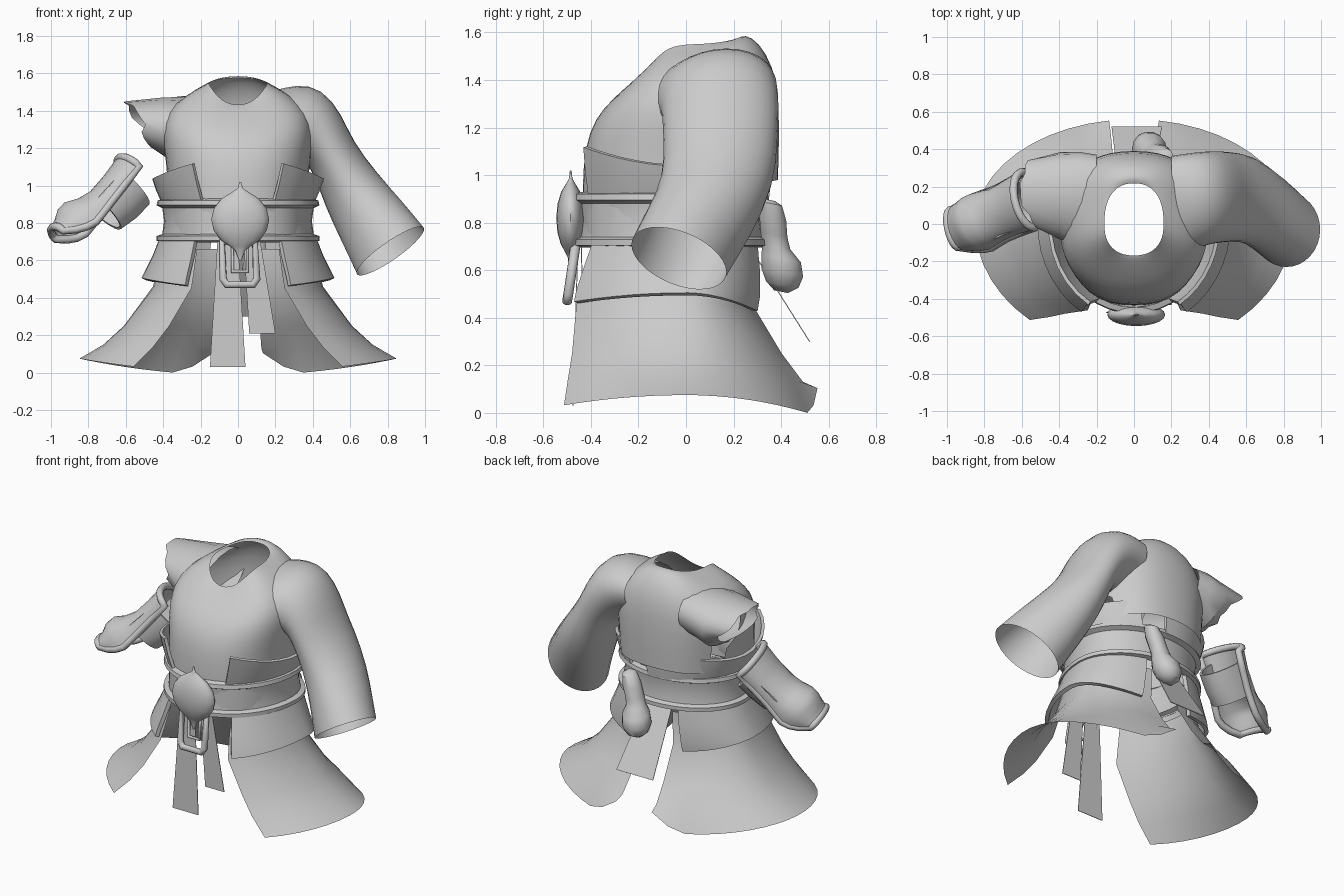
import bpy, bmesh, math, random
from mathutils import Vector

random.seed(4)
cube = bpy.data.objects.get("Cube")
if cube:
    bpy.data.objects.remove(cube)

GREY = (0.6, 0.6, 0.6, 1)
mat = bpy.data.materials.new("plain grey")
mat.use_nodes = True
mat.diffuse_color = GREY
bsdf = mat.node_tree.nodes["Principled BSDF"]
bsdf.inputs["Base Color"].default_value = GREY
bsdf.inputs["Roughness"].default_value = 0.7


def finish(obj, thick=0, subdiv=0, angle=40):
    """Apply thickness and smoothing, then shade."""
    bpy.context.view_layer.objects.active = obj
    for o in bpy.context.selected_objects:
        o.select_set(False)
    obj.select_set(True)
    if subdiv:
        obj.modifiers.new("smooth", "SUBSURF").levels = subdiv
    if thick:
        m = obj.modifiers.new("thickness", "SOLIDIFY")
        m.thickness, m.offset = thick, 0
    for m in list(obj.modifiers):
        bpy.ops.object.modifier_apply(modifier=m.name)
    bpy.ops.object.shade_smooth_by_angle(angle=math.radians(angle))
    return obj


def grid(name, rows, closed=False, caps=False, thick=0, subdiv=0, skip=None):
    """Skin rows of points; skip drops faces whose centre meets a rule."""
    bm = bmesh.new()
    vs = [[bm.verts.new(p) for p in r] for r in rows]
    n = len(rows[0])
    for a, b in zip(vs, vs[1:]):
        for i in range(n if closed else n - 1):
            j = (i + 1) % n
            bm.faces.new((a[i], a[j], b[j], b[i]))
    if caps:
        bm.faces.new(vs[0][::-1])
        bm.faces.new(vs[-1])
    if skip:
        bad = [f for f in bm.faces if skip(f.calc_center_median())]
        bmesh.ops.delete(bm, geom=bad, context="FACES")
    bmesh.ops.recalc_face_normals(bm, faces=bm.faces[:])
    me = bpy.data.meshes.new(name)
    bm.to_mesh(me)
    bm.free()
    me.materials.append(mat)
    obj = bpy.data.objects.new(name, me)
    bpy.context.collection.objects.link(obj)
    return finish(obj, thick, subdiv)


def around(rx, yf, yb, zf, zs, zb, a0=0, a1=360, n=24, closed=False, square=1):
    """Points round the body: half width, front/back depth, front/side/back height."""
    pts = []
    for i in range(n):
        a = math.radians(a0 + (a1 - a0) * i / (n if closed else n - 1))
        c, s = math.cos(a), math.sin(a)
        x = rx * math.copysign(abs(c) ** square, c)
        y = (yb if s > 0 else yf) * abs(s) ** square
        pts.append(Vector((x, y, zs + ((zb if s > 0 else zf) - zs) * s * s)))
    return pts


def tube(name, rings, n=16, **kw):
    """Rings: centre x y z, first axis x z, second axis y z."""
    rows = []
    for x, y, z, ux, uz, vy, vz in rings:
        ang = [2 * math.pi * i / n for i in range(n)]
        rows.append([Vector((x + ux * math.cos(a), y + vy * math.sin(a),
                             z + uz * math.cos(a) + vz * math.sin(a))) for a in ang])
    return grid(name, rows, closed=True, **kw)


def wire(name, pts, radius):
    """Closed round rim through the points."""
    cu = bpy.data.curves.new(name, "CURVE")
    cu.dimensions = "3D"
    cu.bevel_depth, cu.bevel_resolution = radius, 2
    sp = cu.splines.new("POLY")
    sp.points.add(len(pts) - 1)
    for q, p in zip(sp.points, pts):
        q.co = (*p, 1)
    sp.use_cyclic_u = True
    cu.materials.append(mat)
    obj = bpy.data.objects.new(name, cu)
    bpy.context.collection.objects.link(obj)


def flip(rows):
    return [[Vector((-p.x, p.y, p.z)) for p in r] for r in rows]


def torn(c):
    """Right armhole and the short back hem."""
    armhole = c.x < -.34 and abs(c.y - .14) < .15 and 1.19 < c.z < 1.36
    return armhole or (c.y > .15 and c.z < 1.04)


# Robe body, open at the neck, the waist and the torn armhole
body = [(.38, -.44, .31, .72, .72, .90), (.375, -.44, .39, .95, .95, .98),
        (.385, -.43, .395, 1.12, 1.12, 1.12), (.41, -.385, .395, 1.24, 1.28, 1.32),
        (.38, -.31, .37, 1.32, 1.40, 1.46), (.27, -.235, .31, 1.385, 1.49, 1.56),
        (.19, -.185, .25, 1.425, 1.53, 1.595), (.16, -.17, .22, 1.43, 1.55, 1.575)]
grid("robe_body", [around(*r, closed=True, square=.84) for r in body], closed=True, subdiv=1, skip=torn)

# Whole sleeve on the left, torn stub on the right, both rooted inside the shoulders
tube("left_sleeve", [(.20, .09, 1.335, 0, .17, .28, .06), (.29, .115, 1.35, .02, .19, .27, .045),
                     (.39, .14, 1.33, .06, .2, .255, .02),
                     (.46, .145, 1.25, .10, .13, .25, 0), (.51, .145, 1.15, .105, .09, .245, 0),
                     (.605, .14, .975, .14, .095, .24, -.01), (.715, .06, .81, .165, .11, .225, -.04),
                     (.815, -.03, .65, .185, .12, .205, -.06)], subdiv=1)
stub = tube("torn_sleeve", [(-.20, .10, 1.31, 0, .165, .27, .05), (-.29, .125, 1.31, 0, .165, .26, .04),
                            (-.39, .15, 1.305, -.02, .165, .235, .01),
                            (-.53, .16, 1.325, -.07, .125, .19, 0)], n=20)
for v in stub.data.vertices:
    if v.co.x < -.44:
        v.co.x += random.uniform(-.02, .04)

# Belt with rolled rims
belt = [(.40, .93), (.43, .92), (.435, .895), (.405, .88), (.395, .81),
        (.405, .74), (.435, .73), (.435, .705), (.40, .695)]
grid("belt", [around(r, -r - .045, r - .085, z, z, z, n=40, closed=True) for r, z in belt], closed=True)


# Paired plates above and below the belt, and the skirt halves
def upper(a1):
    return [around(.395, -.455, .34, .90, .90, .90, -62, a1, 16),
            around(.43, -.48, .35, 1.02, .98, .99, -60, a1, 16),
            around(.45, -.50, .355, 1.15, 1.04, 1.07, -58, a1, 16)]


lower = [around(.41, -.46, .31, .71, .71, .71, -57, 69, 16),
         around(.445, -.50, .32, .61, .62, .60, -57, 69, 16),
         around(.49, -.54, .32, .50, .53, .48, -57, 69, 16),
         around(.505, -.55, .31, .45, .50, .42, -57, 69, 16)]
skirt = [around(.40, -.47, .28, .66, .66, .66, -57, 77, 18),
         around(.455, -.55, .29, .45, .46, .45, -57, 77, 18),
         around(.61, -.60, .41, .25, .25, .25, -53, 79, 18),
         around(.72, -.64, .50, .13, .15, .13, -51, 80, 18),
         around(.85, -.68, .56, 0, .075, -.015, -49, 81, 18)]
for p in skirt[-1]:
    if p.y > 0 and p.x < .3:
        p.z += (.3 - p.x) * .7
grid("left_upper_plate", upper(62), thick=.02)
grid("right_upper_plate", flip(upper(96)), thick=.02)
for name, rows, thick in (("lower_plate", lower, .025), ("skirt", skirt, 0)):
    grid("left_" + name, rows, thick=thick)
    grid("right_" + name, flip(rows), thick=thick)


# Hanging cloth strips: two in front, one behind
def strip(name, x0, x1, y, z, bx0, bx1, by, bz):
    grid(name, [[(x0, y, z), (x1, y, z)], [(bx0, by, bz), (bx1, by, bz)]], thick=.004)


strip("long_front_strip", -.11, .0, -.455, .70, -.15, .04, -.475, .03)
strip("short_front_strip", .03, .12, -.44, .70, .06, .20, -.43, .21)
strip("back_strip", -.09, .10, .28, .68, -.12, .15, .52, .30)

# Hanging buckle loop
loop = [(-.085, -.465, .70), (-.08, -.495, .50), (-.06, -.50, .47), (.08, -.50, .47),
        (.10, -.495, .50), (.09, -.465, .70)]
wire("buckle_loop", loop, .021)
wire("buckle_inner_loop", [(-.03, -.47, .69), (-.03, -.48, .54), (.05, -.48, .54), (.05, -.47, .69)], .012)

# Pointed round clasp
clasp = [(1.02, .004), (.985, .014), (.965, .045), (.93, .10), (.88, .14), (.82, .155),
         (.76, .142), (.71, .105), (.675, .055), (.655, .028), (.60, .006)]
tube("clasp", [(.012, -.485, z, r, 0, r * .38 + .002, 0) for z, r in clasp], n=20, caps=True)

# Gourd flask behind the belt
gourd = [(.17, .355, .895, .02), (.165, .36, .88, .045), (.145, .365, .82, .058), (.12, .37, .75, .058),
         (.105, .38, .70, .06), (.09, .40, .65, .085), (.08, .405, .59, .09), (.075, .405, .54, .07),
         (.07, .40, .51, .03)]
tube("gourd_flask", [(x, y, z, r, 0, r, -r * .2) for x, y, z, r in gourd], n=14, caps=True)

# Detached forearm guard: domed shell, rolled rim and arm band
top, end = Vector((-.58, .13, 1.09)), Vector((-.90, -.01, .75))
along = (end - top).normalized()
out = Vector((-.75, 0, .66))
out = (out - along * out.dot(along)).normalized()
side = along.cross(out)


def arc(t, width, height, lift, a0, a1, n=13):
    ang = [math.radians(a0 + (a1 - a0) * i / (n - 1)) for i in range(n)]
    centre = top.lerp(end, t) + out * lift
    return [centre + side * width * math.sin(a) + out * height * math.cos(a) for a in ang]


shell = [arc(*r, -97, 97) for r in
         ((0, .155, .10, -.02), (.25, .145, .095, -.03), (.5, .14, .10, -.04), (.68, .145, .13, -.045),
          (.8, .15, .165, -.045), (.9, .145, .15, -.03), (1.0, .13, .10, -.005), (1.1, .105, .05, .035))]
grid("forearm_guard", shell, thick=.02)
wire("forearm_guard_rim", shell[0] + [r[-1] for r in shell[1:-1]] + shell[-1][::-1]
     + [r[0] for r in shell[-2:0:-1]], .022)
grid("forearm_band", [arc(t, .13, h, 0, 85, 275) for t, h in ((.14, .20), (.35, .20), (.57, .18))], thick=.015)
